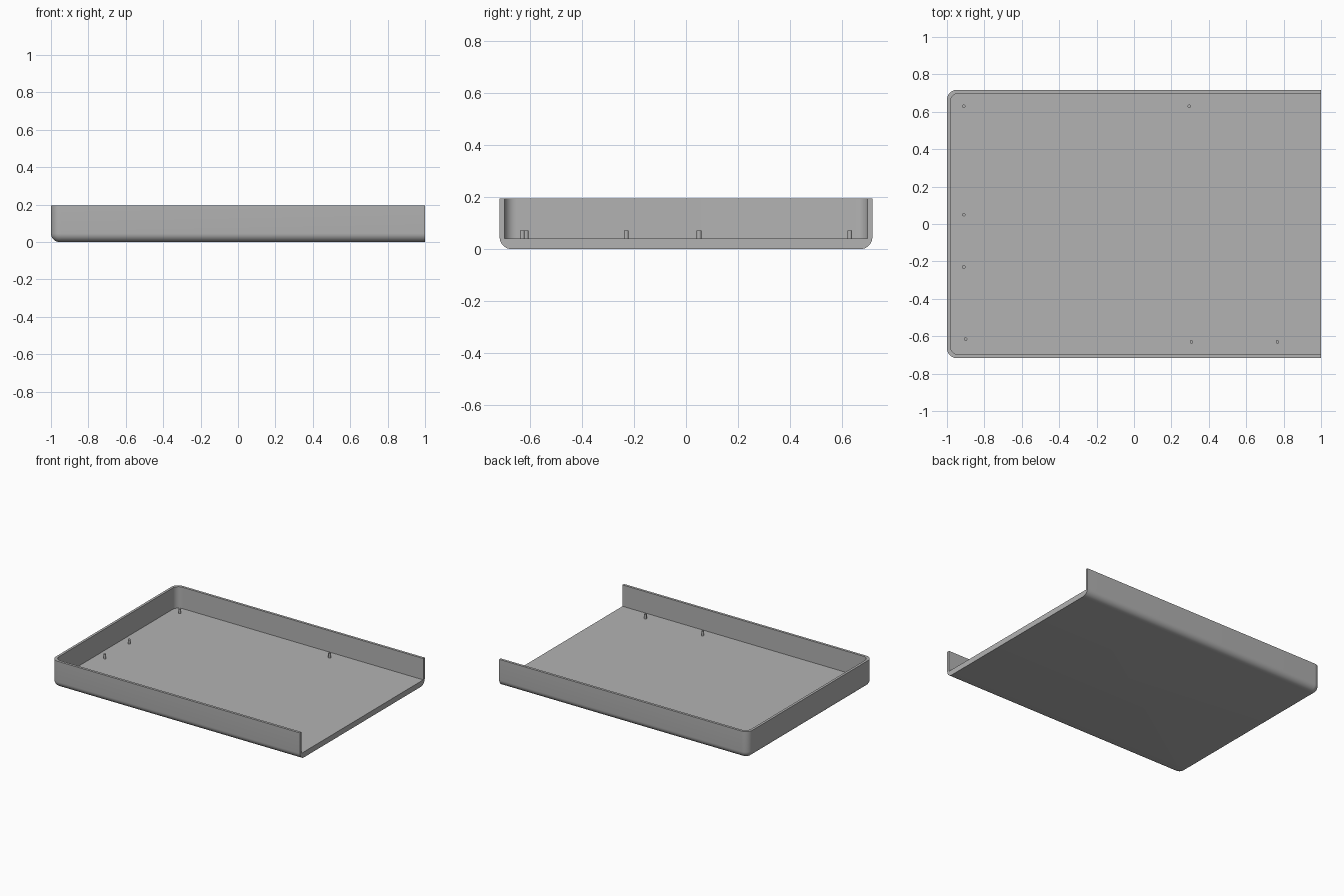
import bpy, bmesh, math

cube = bpy.data.objects.get("Cube")
if cube:
    bpy.data.objects.remove(cube, do_unlink=True)

HALF_Y, HEIGHT, FLOOR, WALL = 0.717, 0.195, 0.04, 0.018
CORNER, INNER_CORNER, FILLET = 0.052, 0.046, 0.046

grey = bpy.data.materials.new("plain grey")
grey.use_nodes = True
colour = (0.45, 0.45, 0.45, 1)
grey.diffuse_color = colour
grey.node_tree.nodes["Principled BSDF"].inputs["Base Color"].default_value = colour


def outline(inset, radius, steps=10):
    """Open U path: front edge, rounded left end, back edge."""
    cx, cy = -1 + inset + radius, HALF_Y - inset - radius
    pts = [(1, -HALF_Y + inset)]
    for sign, start in ((-1, 270), (1, 180)):
        for i in range(steps + 1):
            a = math.radians(start - 90 * i / steps)
            pts.append((cx + radius * math.cos(a), sign * cy + radius * math.sin(a)))
    return pts + [(1, HALF_Y - inset)]


def finish(bm, name, angle=35):
    bmesh.ops.recalc_face_normals(bm, faces=bm.faces)
    mesh = bpy.data.meshes.new(name)
    bm.to_mesh(mesh)
    bm.free()
    mesh.materials.append(grey)
    obj = bpy.data.objects.new(name, mesh)
    bpy.context.collection.objects.link(obj)
    bpy.ops.object.select_all(action="DESELECT")
    obj.select_set(True)
    bpy.context.view_layer.objects.active = obj
    bpy.ops.object.shade_smooth_by_angle(angle=math.radians(angle))
    return obj


# Tray shell: rounded underside, outer wall, rim, inner wall and floor
bm = bmesh.new()
levels = []
for i in range(9):
    a = math.radians(90 * i / 8)
    inset = FILLET * (1 - math.sin(a))
    levels.append((inset, CORNER - inset, FILLET * (1 - math.cos(a))))
levels += [(0, CORNER, HEIGHT), (WALL, INNER_CORNER, HEIGHT), (WALL, INNER_CORNER, FLOOR)]
rings = [[bm.verts.new((x, y, z)) for x, y in outline(inset, r)] for inset, r, z in levels]
for low, high in zip(rings, rings[1:]):
    for i in range(len(low) - 1):
        bm.faces.new((low[i], low[i + 1], high[i + 1], high[i]))
bm.faces.new(rings[0])
bm.faces.new(rings[-1])
# Flat section at the open end
bm.faces.new([r[0] for r in rings] + [r[-1] for r in reversed(rings)])
finish(bm, "tray_shell")

# Small locating pegs on the floor
pegs = [(-0.91, 0.63), (0.295, 0.63), (-0.91, 0.05), (-0.91, -0.23),
        (-0.9, -0.615), (0.307, -0.63), (0.767, -0.63)]
for n, (x, y) in enumerate(pegs, 1):
    bm = bmesh.new()
    bmesh.ops.create_cone(bm, cap_ends=True, segments=20, radius1=0.009,
                          radius2=0.009, depth=0.034)
    bmesh.ops.translate(bm, verts=bm.verts, vec=(x, y, FLOOR + 0.015))
    finish(bm, f"floor_peg_{n}")
